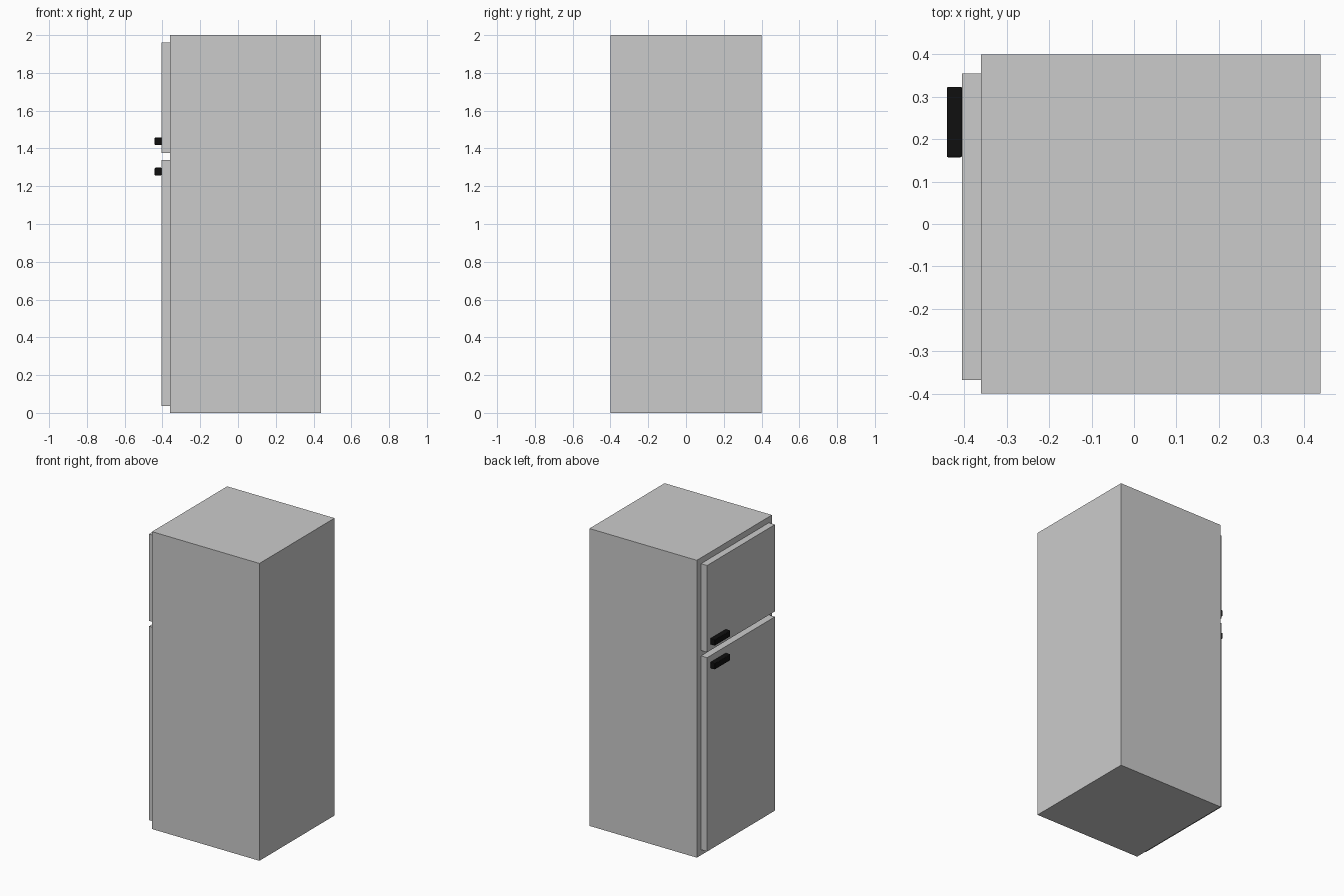
import bpy

if "Cube" in bpy.data.objects:
    bpy.data.objects.remove(bpy.data.objects["Cube"])

def box(name, lo, hi, bevel=0.0):
    """Axis-aligned box between two corners, optionally rounded."""
    bpy.ops.mesh.primitive_cube_add(size=1, location=[(a + b) / 2 for a, b in zip(lo, hi)])
    ob = bpy.context.object
    ob.name = name
    ob.scale = [b - a for a, b in zip(lo, hi)]
    bpy.ops.object.transform_apply(location=False, rotation=False, scale=True)
    if bevel:
        mod = ob.modifiers.new("rounded_edges", 'BEVEL')
        mod.width = bevel
        mod.segments = 3
    return ob

black = bpy.data.materials.new("black_plastic")
black.diffuse_color = (0.005, 0.005, 0.005, 1)
black.use_nodes = True
black.node_tree.nodes["Principled BSDF"].inputs["Base Color"].default_value = black.diffuse_color

# Cabinet
box("cabinet", (-0.36, -0.399, 0), (0.439, 0.399, 2))

# Doors on the -x side, each with a handle: name, door bottom, door top, handle bottom
for name, z0, z1, hz in (("freezer", 1.376, 1.96, 1.417),
                         ("fridge", 0.036, 1.34, 1.257)):
    box(name + "_door", (-0.405, -0.367, z0), (-0.36, 0.354, z1))
    handle = box(name + "_handle", (-0.441, 0.157, hz), (-0.405, 0.323, hz + 0.041), 0.004)
    handle.data.materials.append(black)
